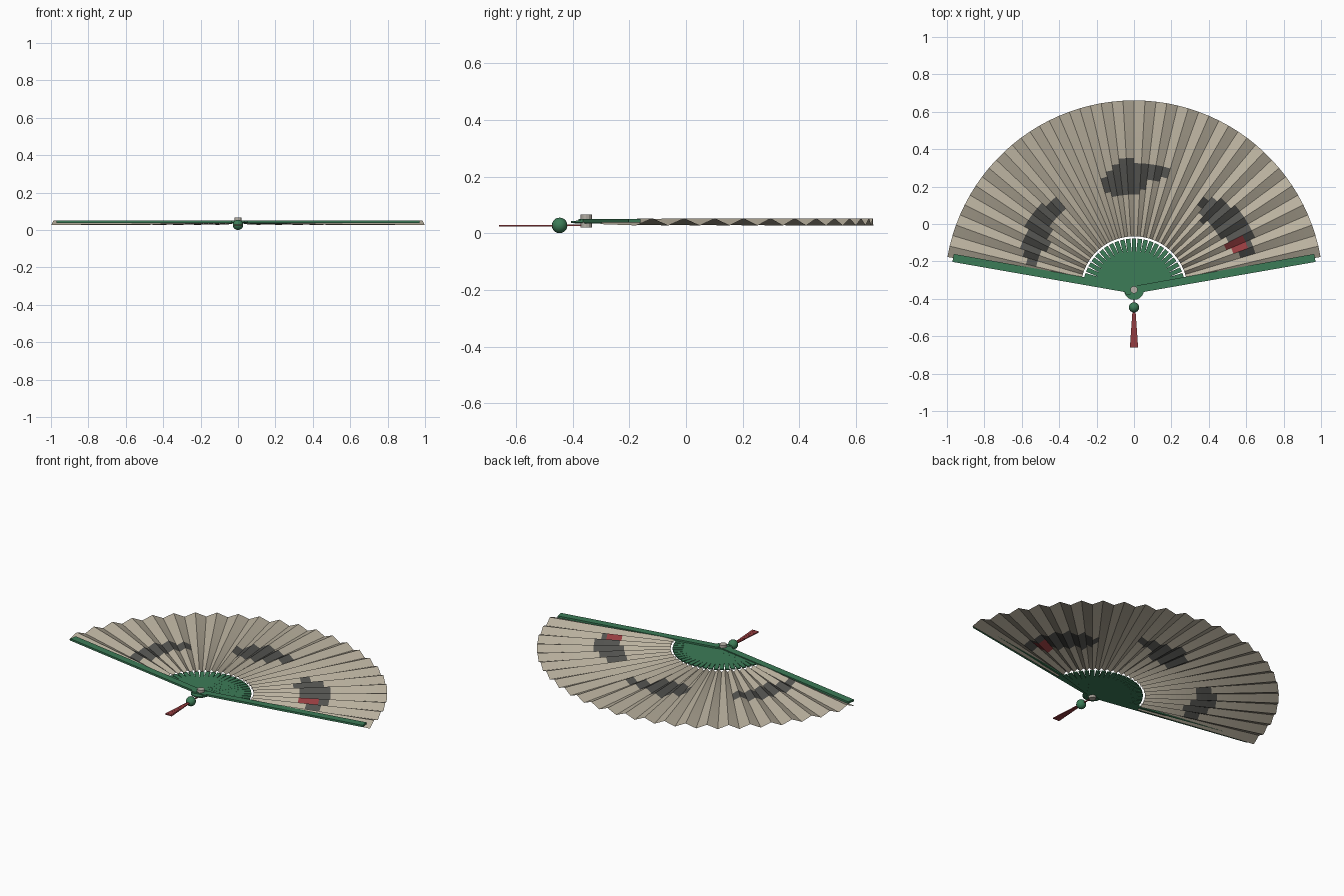
import bpy, bmesh, math
from mathutils import Matrix, Vector

if "Cube" in bpy.data.objects:
    bpy.data.objects.remove(bpy.data.objects["Cube"])

PIVOT = Vector((0, -0.352, 0))
A0, A1 = math.radians(10), math.radians(170)
PLEATS, RINGS = 48, 26
R_IN, R_OUT = 0.286, 1.013


def material(name, rgb):
    m = bpy.data.materials.new(name)
    m.diffuse_color = (*rgb, 1)
    m.use_nodes = True
    m.node_tree.nodes["Principled BSDF"].inputs["Base Color"].default_value = m.diffuse_color
    return m


paper = material("warm paper", (0.49, 0.44, 0.345))
ink = material("ink grey", (0.085, 0.085, 0.078))
red = material("tassel red", (0.30, 0.045, 0.05))
green = material("lacquer green", (0.045, 0.20, 0.095))
metal = material("pin grey", (0.46, 0.43, 0.38))


def finish(bm, name, *mats):
    bmesh.ops.recalc_face_normals(bm, faces=bm.faces)
    mesh = bpy.data.meshes.new(name)
    bm.to_mesh(mesh)
    bm.free()
    for m in mats:
        mesh.materials.append(m)
    ob = bpy.data.objects.new(name, mesh)
    bpy.context.collection.objects.link(ob)
    return ob


def slab(bm, outline, z0, z1, matrix=Matrix()):
    """Extrude a flat outline between two heights."""
    low = [bm.verts.new(matrix @ Vector((x, y, z0))) for x, y in outline]
    top = [bm.verts.new(matrix @ Vector((x, y, z1))) for x, y in outline]
    bm.faces.new(low[::-1])
    bm.faces.new(top)
    n = len(outline)
    for i in range(n):
        j = (i + 1) % n
        bm.faces.new((low[i], low[j], top[j], top[i]))


def stick(back, length, w0, w1):
    """Slat outline along +x with a clipped heel behind the pivot."""
    return [(-back, -w0 * 0.3), (-back * 0.8, -w0 / 2), (length, -w1 / 2),
            (length, w1 / 2), (-back * 0.8, w0 / 2), (-back, w0 * 0.3)]


def turned(angle):
    return Matrix.Translation(PIVOT) @ Matrix.Rotation(angle, 4, 'Z')


# Painted patches: centre x, y and radii of overlapping ellipses
INK_SPOTS = [
    (-0.43, 0.08, .05, .055), (-0.50, 0.00, .065, .10),
    (-0.53, -0.10, .075, .07), (-0.55, -0.18, .035, .04),
    (-0.10, 0.22, .08, .065), (-0.02, 0.255, .11, .09), (0.13, 0.275, .06, .045),
    (0.42, 0.07, .075, .07), (0.50, 0.01, .095, .085),
    (0.57, -0.07, .07, .06), (0.60, -0.155, .035, .03)]
RED_SPOTS = [(0.545, -0.115, .05, .042)]


def painted(p, spots):
    return any(((p.x - x) / a) ** 2 + ((p.y - y) / b) ** 2 < 1 for x, y, a, b in spots)


# Pleated leaf
bm = bmesh.new()
grid = []
for i in range(PLEATS + 1):
    a = A0 + (A1 - A0) * i / PLEATS
    row = []
    for j in range(RINGS + 1):
        t = j / RINGS
        r = R_IN + (R_OUT - R_IN) * t
        amp = 0.008 + 0.0045 * t
        z = 0.040 + (amp if i % 2 else -amp)
        row.append(bm.verts.new(PIVOT + Vector((r * math.cos(a), r * math.sin(a), z))))
    grid.append(row)
for i in range(PLEATS):
    for j in range(RINGS):
        f = bm.faces.new((grid[i][j], grid[i][j + 1], grid[i + 1][j + 1], grid[i + 1][j]))
        c = f.calc_center_median()
        f.material_index = 2 if painted(c, RED_SPOTS) else 1 if painted(c, INK_SPOTS) else 0
leaf = finish(bm, "pleated_leaf", paper, ink, red)

# Inner ribs, each a hair above the last so they overlap cleanly
bm = bmesh.new()
for k in range(1, PLEATS // 2):
    a = A0 + (A1 - A0) * k / (PLEATS // 2)
    z = 0.034 + 0.0002 * k
    slab(bm, stick(0.053, 0.274, 0.022, 0.024), z, z + 0.006, turned(a))
finish(bm, "ribs", green)

# Outer guards
for name, a, z in (("guard_right", A0, 0.0385), ("guard_left", A1, 0.0388)):
    bm = bmesh.new()
    slab(bm, stick(0.05, 0.982, 0.04, 0.043), z, z + 0.0115, turned(a))
    finish(bm, name, green)

# Pivot pin
bm = bmesh.new()
bmesh.ops.create_cone(bm, cap_ends=True, segments=12, radius1=0.02, radius2=0.02, depth=0.046,
                      matrix=Matrix.Translation(PIVOT + Vector((0, 0, 0.043))))
finish(bm, "pivot_pin", metal)

# Cord, bead and tassel
bm = bmesh.new()
slab(bm, [(-.003, -.46), (.003, -.46), (.003, -.36), (-.003, -.36)], 0.025, 0.031)
finish(bm, "cord", red)

bm = bmesh.new()
bmesh.ops.create_uvsphere(bm, u_segments=16, v_segments=10, radius=0.0275,
                          matrix=Matrix.Translation((0, -0.446, 0.0275)))
for f in bm.faces:
    f.smooth = True
finish(bm, "bead", green)

bm = bmesh.new()
for k in range(5):
    x0, x1 = (k - 2) * 0.003, (k - 2) * 0.0088
    slab(bm, [(x0 - .002, -.462), (x1 - .0044, -.66), (x1 + .0044, -.66), (x0 + .002, -.462)],
         0.024 + 0.0005 * (k % 2), 0.029 + 0.0005 * (k % 2))
finish(bm, "tassel", red)
